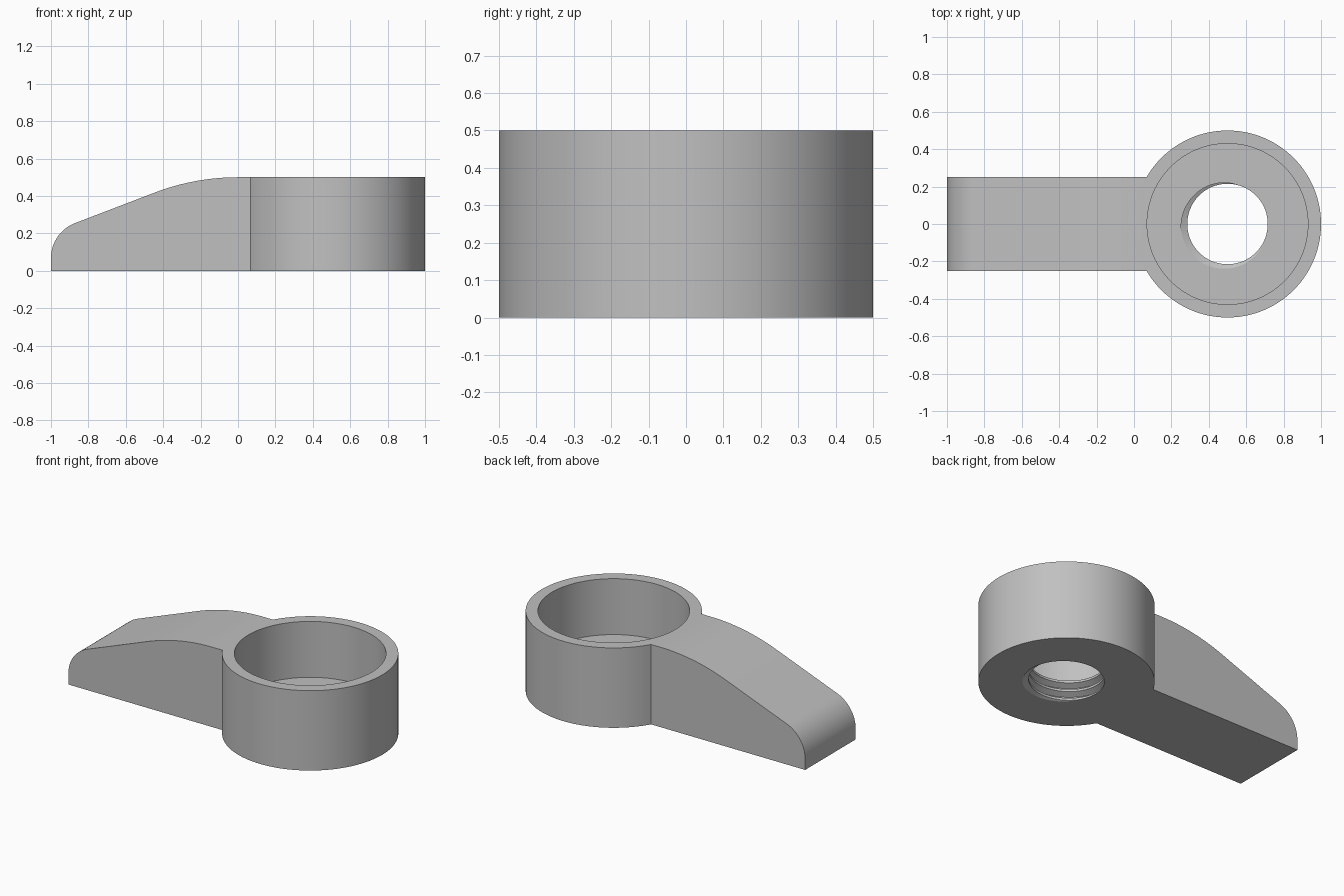
import bpy, bmesh, math

if "Cube" in bpy.data.objects:
    bpy.data.objects.remove(bpy.data.objects["Cube"])

RING_X, RING_R, HEIGHT = 0.5, 0.5, 0.5
CUP_R, FLOOR = 0.43, 0.15
ROOT_R, CREST_R, PITCH = 0.25, 0.215, 0.057
SEG = 128

grey = bpy.data.materials.new("plain grey")
grey.diffuse_color = (0.53, 0.53, 0.53, 1)
grey.use_nodes = True
grey.node_tree.nodes["Principled BSDF"].inputs["Base Color"].default_value = grey.diffuse_color


def make(name, bm):
    bmesh.ops.recalc_face_normals(bm, faces=bm.faces)
    me = bpy.data.meshes.new(name)
    bm.to_mesh(me)
    bm.free()
    me.materials.append(grey)
    ob = bpy.data.objects.new(name, me)
    bpy.context.collection.objects.link(ob)
    return ob


def prism(name, points, direction):
    """Extrude a flat outline along a direction."""
    bm = bmesh.new()
    face = bm.faces.new([bm.verts.new(p) for p in points])
    out = bmesh.ops.extrude_face_region(bm, geom=[face], use_keep_orig=True)
    verts = [g for g in out["geom"] if isinstance(g, bmesh.types.BMVert)]
    bmesh.ops.translate(bm, verts=verts, vec=direction)
    return make(name, bm)


def cylinder(name, radius, z0, z1):
    pts = [(RING_X + radius * math.cos(2 * math.pi * i / SEG),
            radius * math.sin(2 * math.pi * i / SEG), z0) for i in range(SEG)]
    return prism(name, pts, (0, 0, z1 - z0))


def combine(target, tool, operation):
    tool.hide_render = True
    mod = target.modifiers.new(operation.lower(), 'BOOLEAN')
    mod.operation, mod.solver, mod.object = operation, 'EXACT', tool
    bpy.context.view_layer.objects.active = target
    bpy.ops.object.modifier_apply(modifier=mod.name)
    bpy.data.objects.remove(tool)


def thread_cutter():
    """Solid plug with a helical thread, trimmed flat at both ends."""
    bm = bmesh.new()
    profile = [(-1 / 16, ROOT_R), (1 / 16, ROOT_R), (3 / 8, CREST_R), (5 / 8, CREST_R)]
    n = 96
    cols = []
    for i in range(n):
        a = 2 * math.pi * i / n
        cols.append([bm.verts.new((RING_X + r * math.cos(a), r * math.sin(a),
                                   FLOOR + PITCH * (i / n - 210 / 360 + turn + off)))
                     for turn in range(-5, 4) for off, r in profile])
    rows = len(cols[0])
    for i in range(n):
        # the last column meets the first one a full turn higher
        nxt, shift = cols[(i + 1) % n], (4 if i == n - 1 else 0)
        for j in range(rows - 1 - shift):
            bm.faces.new((cols[i][j], nxt[j + shift], nxt[j + shift + 1], cols[i][j + 1]))
    for z, up in ((-0.02, -1), (FLOOR + 0.02, 1)):
        bmesh.ops.bisect_plane(bm, geom=bm.verts[:] + bm.edges[:] + bm.faces[:], dist=1e-6,
                               plane_co=(0, 0, z), plane_no=(0, 0, up), clear_outer=True)
    loose = [v for v in bm.verts if not v.link_faces]
    bmesh.ops.delete(bm, geom=loose, context='VERTS')
    bmesh.ops.holes_fill(bm, edges=[e for e in bm.edges if e.is_boundary], sides=0)
    return make("thread_cutter", bm)


# Arm profile: blunt rounded tip, straight slope, broad curve into the flat top
slope = math.radians(21)
tip_r, top_r = 0.2, 1.25
outline = [(0.2, 0), (-1, 0)]
for i in range(17):
    a = math.pi - (math.pi / 2 - slope) * i / 16
    outline.append((-1 + tip_r + tip_r * math.cos(a), 0.068 + tip_r * math.sin(a)))
for i in range(17):
    a = slope * (1 - i / 16)
    outline.append((-top_r * math.sin(a), HEIGHT - top_r * (1 - math.cos(a))))
outline.append((0.2, HEIGHT))
arm = prism("arm", [(x, -0.25, z) for x, z in outline], (0, 0.5, 0))

# Round hub joined with the arm, then hollowed and threaded
lever = cylinder("lever_handle", RING_R, 0, HEIGHT)
combine(lever, arm, 'UNION')
combine(lever, cylinder("cup_cutter", CUP_R, FLOOR, HEIGHT + 0.1), 'DIFFERENCE')
combine(lever, thread_cutter(), 'DIFFERENCE')

bpy.ops.object.select_all(action='DESELECT')
lever.select_set(True)
bpy.context.view_layer.objects.active = lever
bpy.ops.object.shade_smooth_by_angle(angle=math.radians(25))
